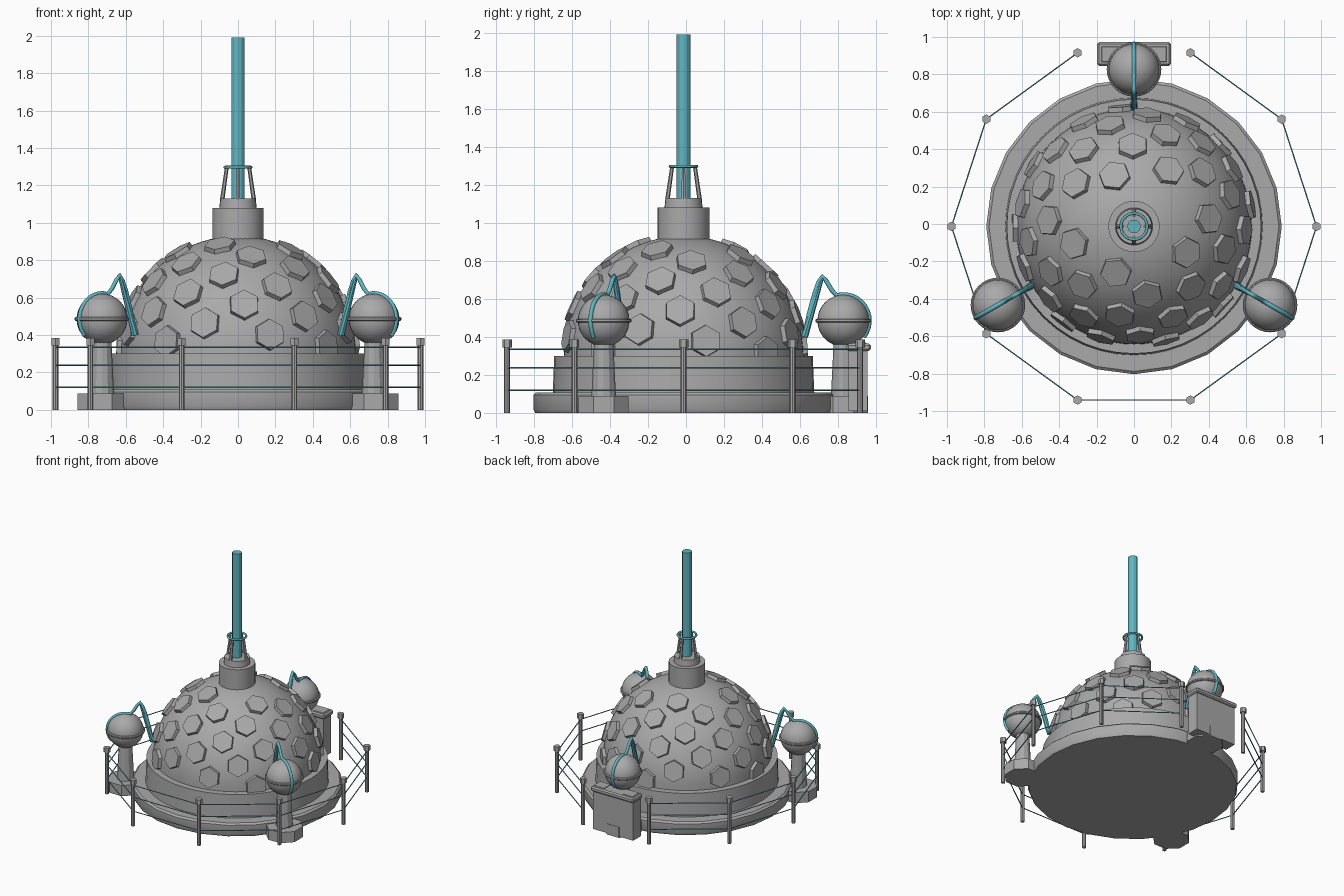
import bpy, bmesh
from math import sin, cos, pi, radians, sqrt
from mathutils import Vector, Matrix

cube = bpy.data.objects.get("Cube")
if cube:
    bpy.data.objects.remove(cube)

CY = -0.013  # the round parts share this centre line


def material(name, rgb):
    m = bpy.data.materials.new(name)
    m.use_nodes = True
    m.diffuse_color = (*rgb, 1)
    m.node_tree.nodes["Principled BSDF"].inputs["Base Color"].default_value = (*rgb, 1)
    return m


GREY = material("stone grey", (0.4, 0.4, 0.4))
TEAL = material("teal", (0.12, 0.47, 0.54))


def finish(name, bm, mat, smooth=True):
    bmesh.ops.recalc_face_normals(bm, faces=bm.faces)
    me = bpy.data.meshes.new(name)
    bm.to_mesh(me)
    bm.free()
    me.materials.append(mat)
    ob = bpy.data.objects.new(name, me)
    bpy.context.collection.objects.link(ob)
    if smooth:
        bpy.ops.object.select_all(action='DESELECT')
        bpy.context.view_layer.objects.active = ob
        ob.select_set(True)
        bpy.ops.object.shade_smooth_by_angle(angle=radians(28))
    return ob


def lathe(name, profile, x, y, n, mat, smooth=True, turn=0):
    """Closed solid of revolution from (radius, height) pairs."""
    bm = bmesh.new()
    rings = [[bm.verts.new((x + r * cos(turn + 2 * pi * i / n),
                            y + r * sin(turn + 2 * pi * i / n), z))
              for i in range(n)] for r, z in profile]
    for a, b in zip(rings, rings[1:]):
        for i in range(n):
            j = (i + 1) % n
            bm.faces.new((a[i], a[j], b[j], b[i]))
    bm.faces.new(rings[0])
    bm.faces.new(rings[-1])
    return finish(name, bm, mat, smooth)


def rod(name, a, b, r1, r2, n, mat):
    a, b = Vector(a), Vector(b)
    bm = bmesh.new()
    rot = (b - a).to_track_quat('Z', 'Y').to_matrix().to_4x4()
    bmesh.ops.create_cone(bm, cap_ends=True, segments=n, radius1=r1, radius2=r2,
                          depth=(b - a).length,
                          matrix=Matrix.Translation((a + b) / 2) @ rot)
    return finish(name, bm, mat)


def box(name, lo, hi, mat, bevel=0):
    lo, hi = Vector(lo), Vector(hi)
    bm = bmesh.new()
    bmesh.ops.create_cube(bm, size=1, matrix=Matrix.Translation((lo + hi) / 2)
                          @ Matrix.Diagonal((*(hi - lo), 1)))
    if bevel:
        bmesh.ops.bevel(bm, geom=bm.edges[:], offset=bevel, segments=1, affect='EDGES')
    return finish(name, bm, mat, False)


def tube(name, points, radius, mat, cyclic=False):
    cu = bpy.data.curves.new(name, 'CURVE')
    cu.dimensions = '3D'
    cu.bevel_depth = radius
    cu.bevel_resolution = 2
    cu.use_fill_caps = True
    sp = cu.splines.new('POLY')
    sp.points.add(len(points) - 1)
    for p, co in zip(sp.points, points):
        p.co = (*co, 1)
    sp.use_cyclic_u = cyclic
    cu.materials.append(mat)
    ob = bpy.data.objects.new(name, cu)
    bpy.context.collection.objects.link(ob)
    return ob


# Base plate and drum
lathe("base_plate", [(0.78, 0), (0.79, 0.02), (0.79, 0.095), (0.775, 0.108)],
      0, CY, 24, GREY)
lathe("drum", [(0.69, 0.05), (0.68, 0.3)], 0, CY, 48, GREY)

# Dome
DOME_R, DOME_Z = 0.63, 0.3
lathe("dome", [(DOME_R * cos(t * pi / 40), DOME_Z + DOME_R * sin(t * pi / 40))
               for t in range(20)], 0, CY, 64, GREY)

# Hexagonal panels spiralling down the dome
bm = bmesh.new()
golden = pi * (3 - sqrt(5))
for k in range(47):
    h = 0.91 - 0.0192 * k
    a = radians(248.5) - golden * k
    d = Vector((cos(a) * sqrt(1 - h * h), sin(a) * sqrt(1 - h * h), h))
    place = Matrix.Translation(Vector((0, CY, DOME_Z)) + d * (DOME_R + 0.002))
    bmesh.ops.create_cone(bm, cap_ends=True, segments=6, radius1=0.087, radius2=0.083,
                          depth=0.036,
                          matrix=place @ d.to_track_quat('Z', 'Y').to_matrix().to_4x4())
finish("dome_panels", bm, GREY, False)

# Neck, mast, struts and ring
lathe("neck", [(0.137, 0.88), (0.137, 1.08)], 0, CY, 32, GREY)
lathe("neck_collar", [(0.1, 1.08), (0.095, 1.13)], 0, CY, 24, GREY)
lathe("mast", [(0.036, 1.1), (0.036, 1.99)], 0, CY, 12, TEAL)
for i in range(4):
    c, s = cos(i * pi / 2), sin(i * pi / 2)
    rod("mast_strut", (0.085 * c, CY + 0.085 * s, 1.12),
        (0.06 * c, CY + 0.06 * s, 1.295), 0.012, 0.01, 6, GREY)
tube("mast_ring", [(0.07 * cos(i * pi / 16), CY + 0.07 * sin(i * pi / 16), 1.297)
                   for i in range(32)], 0.008, TEAL, True)

# Three outer globes on pedestals, each linked to the dome by an arched pipe
GLOBE_D, GLOBE_Z, GLOBE_R = 0.84, 0.485, 0.136
for deg in (-30, 90, 210):
    c, s = cos(radians(deg)), sin(radians(deg))
    x, y = GLOBE_D * c, CY + GLOBE_D * s
    lathe("pedestal_foot", [(0.142, 0), (0.142, 0.088)], x, y, 8, GREY, False, pi / 8)
    lathe("pedestal_column", [(0.065, 0.08), (0.05, 0.38)], x, y, 12, GREY)
    bm = bmesh.new()
    bmesh.ops.create_uvsphere(bm, u_segments=32, v_segments=16, radius=GLOBE_R,
                              matrix=Matrix.Translation((x, y, GLOBE_Z)))
    finish("globe", bm, GREY)
    lathe("globe_band", [(0.14, 0.475), (0.146, 0.48), (0.146, 0.49), (0.14, 0.495)],
          x, y, 32, GREY)
    path = [(0.635, 0.4), (0.66, 0.52), (0.69, 0.63), (0.712, 0.69), (0.73, 0.72),
            (0.75, 0.695), (0.78, 0.645)]
    path += [(GLOBE_D + 0.138 * cos(radians(t)), GLOBE_Z + 0.138 * sin(radians(t)))
             for t in range(105, -45, -12)]
    tube("globe_pipe", [(d * c, CY + d * s, z) for d, z in path], 0.012, TEAL)
    rod("pipe_sleeve", (0.635 * c, CY + 0.635 * s, 0.4),
        (0.725 * c, CY + 0.725 * s, 0.705), 0.02, 0.012, 8, TEAL)

# Console at the back
box("console_body", (-0.185, 0.855, 0.01), (0.185, 0.955, 0.34), GREY)
box("console_top", (-0.197, 0.845, 0.325), (0.197, 0.972, 0.365), GREY, 0.01)
for side in (-1, 1):
    box("console_pad", (side * 0.13 - 0.045, 0.865, 0.36),
        (side * 0.13 + 0.045, 0.95, 0.369), GREY, 0.003)

# Fence: ten posts, cables on every side except the back gap
posts = [(0.976 * cos(i * pi / 5), CY + 0.976 * sin(i * pi / 5)) for i in range(10)]
for i, (x, y) in enumerate(posts):
    lathe("fence_post", [(0.015, 0), (0.015, 0.35)], x, y, 8, GREY)
    lathe("fence_cap", [(0.025, 0.345), (0.025, 0.385)], x, y, 6, GREY, False, pi / 6)
    if i != 2:
        nx, ny = posts[(i + 1) % 10]
        for z in (0.12, 0.237, 0.335):
            rod("fence_cable", (x, y, z), (nx, ny, z), 0.004, 0.004, 6, TEAL)
